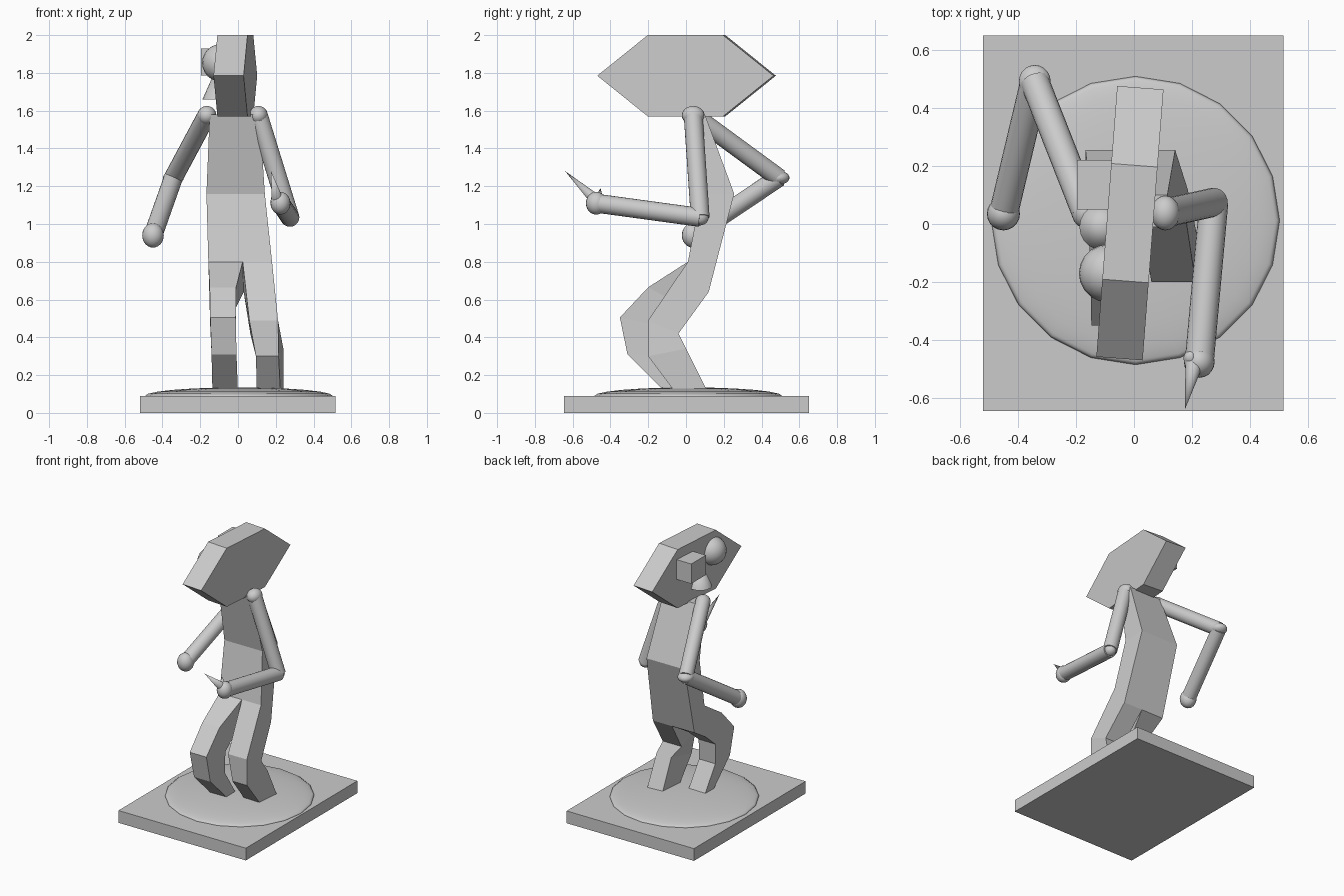
import bpy, bmesh, math
from mathutils import Vector, Matrix

if "Cube" in bpy.data.objects:
    bpy.data.objects.remove(bpy.data.objects["Cube"])


def mesh_object(name, bm):
    bmesh.ops.recalc_face_normals(bm, faces=bm.faces[:])
    me = bpy.data.meshes.new(name)
    bm.to_mesh(me)
    bm.free()
    ob = bpy.data.objects.new(name, me)
    bpy.context.collection.objects.link(ob)
    return ob


def finish(name, smooth=True):
    ob = bpy.context.object
    ob.name = name
    if smooth:
        bpy.ops.object.shade_smooth_by_angle(angle=math.radians(40))
    return ob


def box(name, lo, hi):
    lo, hi = Vector(lo), Vector(hi)
    bpy.ops.mesh.primitive_cube_add(size=1, location=(lo + hi) / 2)
    bpy.context.object.scale = hi - lo
    return finish(name, False)


def ball(name, at, radii, segs=20):
    bpy.ops.mesh.primitive_uv_sphere_add(segments=segs, ring_count=12, radius=1, location=at)
    bpy.context.object.scale = radii
    return finish(name)


def rod(name, a, b, r1, r2):
    a, b = Vector(a), Vector(b)
    bpy.ops.mesh.primitive_cone_add(vertices=20, radius1=r1, radius2=r2,
                                    depth=(b - a).length, location=(a + b) / 2)
    bpy.context.object.rotation_euler = (b - a).to_track_quat('Z', 'Y').to_euler()
    return finish(name)


def loft(name, sections):
    """Box-section limb: x left, x right, front y z, back y z, back x shift."""
    bm = bmesh.new()
    rings = []
    for xl, xr, yf, zf, yb, zb, dx in sections:
        pts = ((xl, yf, zf), (xr, yf, zf), (xr + dx, yb, zb), (xl + dx, yb, zb))
        rings.append([bm.verts.new(p) for p in pts])
    for a, b in zip(rings, rings[1:]):
        for i in range(4):
            j = (i + 1) % 4
            bm.faces.new((a[i], a[j], b[j], b[i]))
    bm.faces.new(rings[0])
    bm.faces.new(rings[-1])
    return mesh_object(name, bm)


# base slab and low mound
box("base_slab", (-0.52, -0.645, 0), (0.515, 0.65, 0.09))
ball("base_mound", (0.005, 0.012, 0.09), (0.497, 0.497, 0.045))

# torso and bent legs
loft("torso", [
    (-0.15, 0.115, -0.01, 1.58, 0.10, 1.58, 0),
    (-0.167, 0.142, 0.08, 1.16, 0.255, 1.16, 0),
    (-0.157, 0.18, 0.01, 0.80, 0.12, 0.64, 0.005)])
loft("left_leg", [
    (-0.157, 0.025, 0.01, 0.80, 0.12, 0.64, 0.005),
    (-0.15, -0.01, -0.20, 0.665, -0.01, 0.56, 0),
    (-0.147, -0.012, -0.35, 0.505, -0.13, 0.46, 0),
    (-0.14, -0.008, -0.31, 0.31, -0.14, 0.31, 0),
    (-0.135, 0.0, -0.10, 0.10, -0.01, 0.10, 0)])
loft("right_leg", [
    (0.025, 0.18, 0.01, 0.80, 0.12, 0.64, 0.005),
    (0.06, 0.212, -0.20, 0.49, -0.04, 0.42, 0.005),
    (0.095, 0.215, -0.20, 0.30, 0.0, 0.34, 0.025),
    (0.10, 0.225, -0.05, 0.10, 0.12, 0.10, 0.015)])

# flat six-sided head, turned slightly
bm = bmesh.new()
outline = [(-0.2, 2), (0.2, 2), (0.468, 1.785), (0.2, 1.57), (-0.2, 1.57), (-0.468, 1.785)]
face = bm.faces.new([bm.verts.new((-0.08, y, z)) for y, z in outline])
ext = bmesh.ops.extrude_face_region(bm, geom=[face])
bmesh.ops.translate(bm, vec=(0.16, 0, 0),
                    verts=[v for v in ext["geom"] if isinstance(v, bmesh.types.BMVert)])
bmesh.ops.transform(bm, verts=bm.verts[:], matrix=Matrix.Translation((-0.014, 0.003, 0))
                    @ Matrix.Rotation(math.radians(-4.4), 4, 'Z'))
mesh_object("head", bm)

# features on the left side of the head
ball("round_eye", (-0.09, -0.17, 1.853), (0.1, 0.1, 0.1))
box("square_eye", (-0.197, 0.05, 1.785), (-0.06, 0.22, 1.93))
rod("cone_nose", (-0.108, -0.01, 1.66), (-0.108, -0.01, 1.84), 0.08, 0)

# arms: shoulder, elbow, hand with their ball sizes
arms = {
    "left": [((-0.165, 0.04, 1.575), (0.05, 0.055, 0.05)),
             ((-0.342, 0.49, 1.245), (0.055, 0.058, 0.037)),
             ((-0.45, 0.035, 0.94), (0.057, 0.057, 0.065))],
    "right": [((0.108, 0.038, 1.575), (0.05, 0.06, 0.05)),
              ((0.275, 0.075, 1.035), (0.042, 0.045, 0.042)),
              ((0.225, -0.475, 1.11), (0.053, 0.055, 0.06))]}
for side, joints in arms.items():
    for part, (at, radii) in zip(("shoulder", "elbow", "hand"), joints):
        ball(f"{side}_{part}", at, radii)
    s, e, h = (j[0] for j in joints)
    rod(f"{side}_upper_arm", s, e, 0.05, 0.05)
    rod(f"{side}_forearm", e, h, 0.05, 0.05)

# pointing finger and thumb on the right hand
rod("finger", (0.21, -0.47, 1.12), (0.175, -0.64, 1.28), 0.033, 0)
rod("thumb", (0.20, -0.462, 1.12), (0.187, -0.453, 1.19), 0.03, 0)
